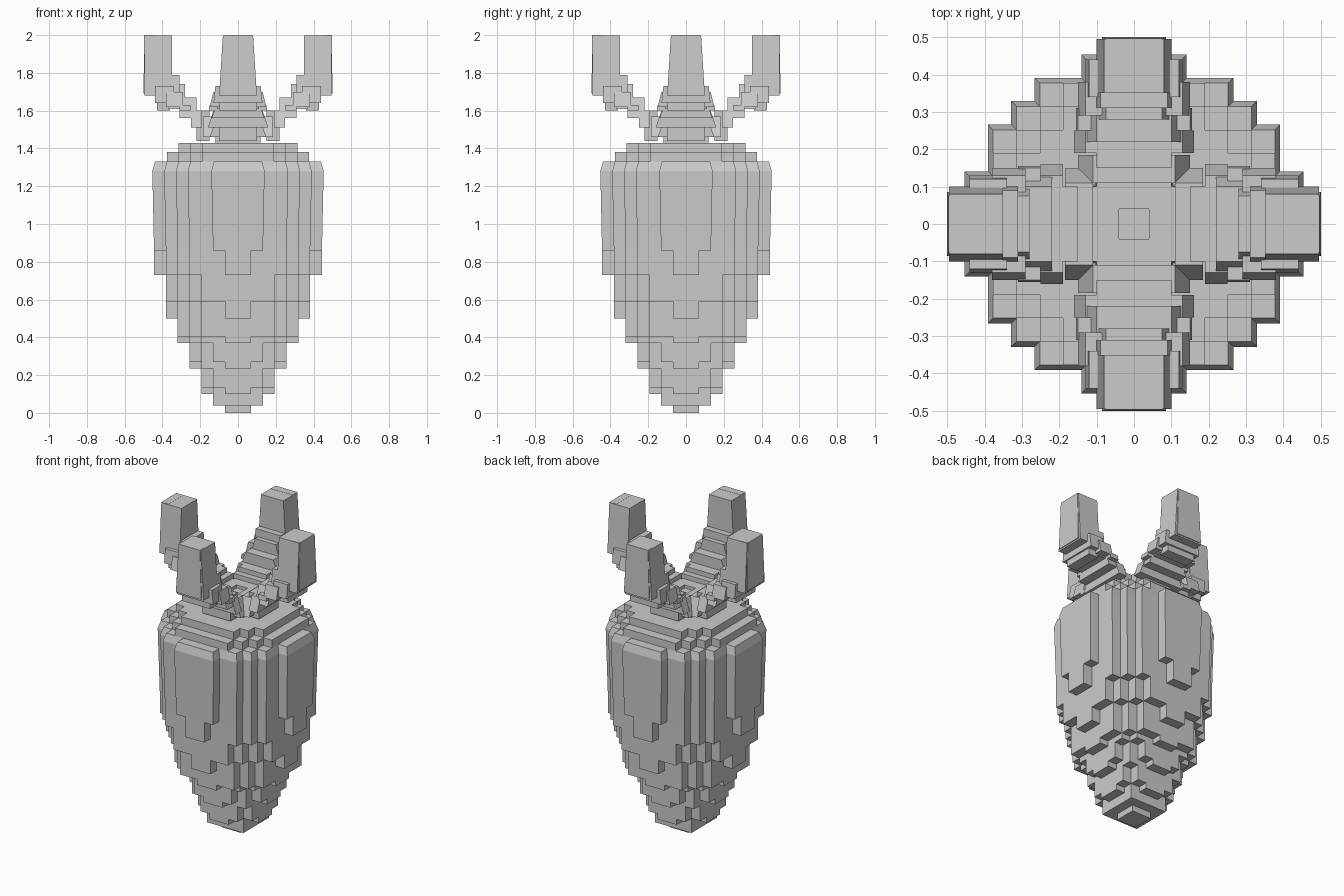
import bpy, bmesh, math
from mathutils import Vector, Matrix

if "Cube" in bpy.data.objects:
    bpy.data.objects.remove(bpy.data.objects["Cube"])

C = 1 / 16  # column size
LEVELS = [0, .04, .1, .135, .235, .27, .37, .405, .5, .59, .73, .86, 1.28, 1.33, 1.38, 1.43]
# radius -> height of the underside, following the tapering root
UNDER = [(0.05, 0), (.10, .04), (.14, .04), (.16, .1), (.20, .135), (.222, .235), (.25, .27),
         (.285, .37), (.325, .405), (.348, .5), (.385, .59), (.409, .73), (.42, .86)]


def finish(bm, name):
    bmesh.ops.recalc_face_normals(bm, faces=bm.faces)
    me = bpy.data.meshes.new(name)
    bm.to_mesh(me)
    bm.free()
    ob = bpy.data.objects.new(name, me)
    bpy.context.collection.objects.link(ob)
    return ob


def column_range(i, j):
    r = math.hypot((i + .5) * C, (j + .5) * C)
    if r > .42:
        return None
    low = next(z for lim, z in UNDER if r <= lim)
    high = 1.43 if r < .322 else 1.38 if r < .385 else 1.33
    return low, high


# Stepped root body: only exposed faces of the columns
filled = set()
for i in range(-7, 7):
    for j in range(-7, 7):
        rng = column_range(i, j)
        if rng:
            for k in range(len(LEVELS) - 1):
                if LEVELS[k] >= rng[0] and LEVELS[k + 1] <= rng[1]:
                    filled.add((i, j, k))


def place(p):
    z = LEVELS[p[2]]
    swell = .016 if z == 1.28 else .002 if z >= 1.33 else .007
    xy = [v * C + (swell if v > 0 else -swell if v < 0 else 0) for v in p[:2]]
    return Vector((*xy, z))


bm = bmesh.new()
for cell in filled:
    for axis in range(3):
        for side in (0, 1):
            near = list(cell)
            near[axis] += 1 if side else -1
            if tuple(near) in filled:
                continue
            a, b = (axis + 1) % 3, (axis + 2) % 3
            loop = []
            for u, v in ((0, 0), (1, 0), (1, 1), (0, 1)):
                p = list(cell)
                p[axis] += side
                p[a] += u
                p[b] += v
                loop.append(bm.verts.new(place(p)))
            bm.faces.new(loop if side else loop[::-1])
bmesh.ops.remove_doubles(bm, verts=bm.verts, dist=.0005)
bmesh.ops.dissolve_limit(bm, angle_limit=.01, verts=bm.verts, edges=bm.edges)
finish(bm, "root_body")


def block(bm, x0, x1, w, z0, z1, w_top, lean=0):
    """Tapered block centred on y = 0."""
    bot = [bm.verts.new((x, y, z0)) for x, y in ((x0, -w), (x1, -w), (x1, w), (x0, w))]
    top = [bm.verts.new((x + lean, y, z1)) for x, y in
           ((x0, -w_top), (x1, -w_top), (x1, w_top), (x0, w_top))]
    bm.faces.new(bot[::-1])
    bm.faces.new(top)
    for k in range(4):
        n = (k + 1) % 4
        bm.faces.new((bot[k], bot[n], top[n], top[k]))


# Four stepped leaves, each arching out and ending in an upright tip
LEAF = [(.04, .12, .11, 1.43, 1.54, .10), (.11, .185, .15, 1.46, 1.57, .11),
        (.15, .22, .10, 1.44, 1.60, .10), (.19, .25, .16, 1.51, 1.60, .13),
        (.22, .31, .14, 1.56, 1.67, .10), (.25, .31, .155, 1.60, 1.63, .15),
        (.28, .37, .11, 1.61, 1.74, .075), (.29, .38, .15, 1.62, 1.70, .13),
        (.36, .43, .10, 1.60, 1.69, .10), (.34, .44, .13, 1.64, 1.73, .12),
        (.29, .37, .10, 1.70, 1.79, .09), (.35, .495, .10, 1.68, 1.999, .08)]
LEAF[-2] = (.31, .37, .10, 1.70, 1.79, .09)
for n, side in enumerate(("right", "back", "left", "front")):
    bm = bmesh.new()
    for part in LEAF:
        block(bm, *part)
    # outermost facet of the tip
    block(bm, .45, .5, .085, 1.69, 2.0, .075, -.003)
    bmesh.ops.rotate(bm, verts=bm.verts, matrix=Matrix.Rotation(n * math.pi / 2, 3, 'Z'))
    finish(bm, side + "_leaf")

# Small core where the leaves meet
bm = bmesh.new()
block(bm, -.12, .12, .12, 1.42, 1.49, .12)
block(bm, -.06, .06, .06, 1.45, 1.52, .05)
finish(bm, "leaf_core")
